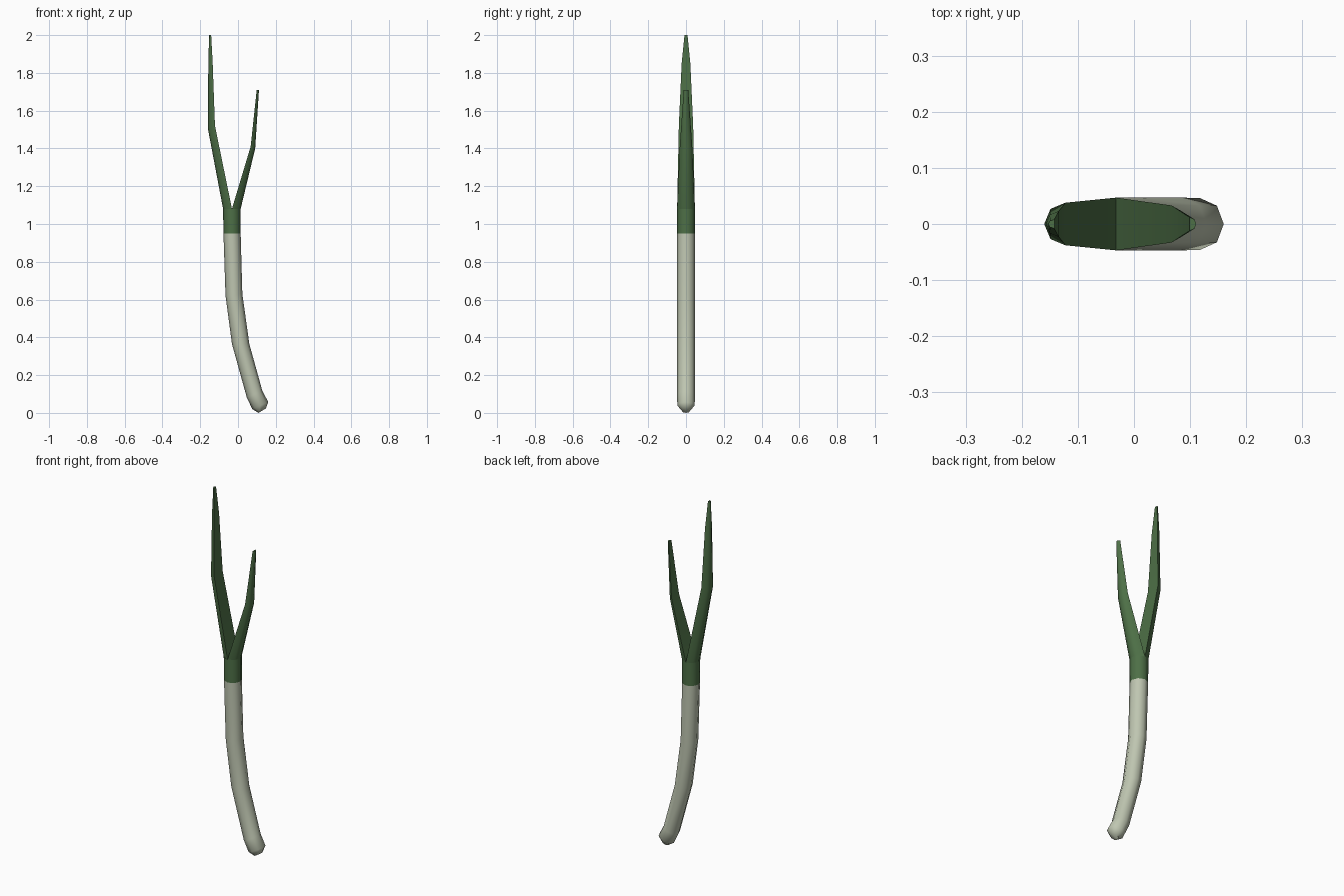
import bpy, bmesh, math

if "Cube" in bpy.data.objects:
    bpy.data.objects.remove(bpy.data.objects["Cube"])


def material(name, rgb):
    m = bpy.data.materials.new(name)
    m.diffuse_color = (*rgb, 1)
    m.use_nodes = True
    m.node_tree.nodes["Principled BSDF"].inputs["Base Color"].default_value = m.diffuse_color
    return m


WHITE = material("pale stalk", (0.52, 0.565, 0.44))
GREEN = material("leaf green", (0.075, 0.16, 0.062))


def loft(name, rings, angles, mat, cap_start, cap_end):
    """Skin rings given as (x0, z0, x1, z1, y radius): centre point and rim point."""
    bm = bmesh.new()
    loops = []
    for x0, z0, x1, z1, r in rings:
        loops.append([bm.verts.new((x0 + (x1 - x0) * math.cos(a),
                                    r * math.sin(a),
                                    z0 + (z1 - z0) * math.cos(a))) for a in angles])
    n = len(angles)
    for a, b in zip(loops, loops[1:]):
        for i in range(n):
            j = (i + 1) % n
            bm.faces.new((a[i], a[j], b[j], b[i]))
    if cap_start:
        bm.faces.new(loops[0][::-1])
    if cap_end:
        bm.faces.new(loops[-1])
    bmesh.ops.recalc_face_normals(bm, faces=bm.faces)
    # an open tube has to be checked for pointing outward
    f = bm.faces[0] if not cap_start else bm.faces[n * (len(rings) - 1)]
    f.normal_update()
    if cap_start and f.normal.z > 0:
        bmesh.ops.reverse_faces(bm, faces=bm.faces)
    elif not cap_start:
        c = f.calc_center_median()
        x0, z0, x1, z1, r = rings[0]
        if f.normal.x * (c.x - x0) + f.normal.y * c.y < 0:
            bmesh.ops.reverse_faces(bm, faces=bm.faces)
    me = bpy.data.meshes.new(name)
    bm.to_mesh(me)
    bm.free()
    me.materials.append(mat)
    ob = bpy.data.objects.new(name, me)
    bpy.context.collection.objects.link(ob)
    bpy.ops.object.select_all(action='DESELECT')
    ob.select_set(True)
    bpy.context.view_layer.objects.active = ob
    bpy.ops.object.shade_smooth_by_angle(angle=math.radians(50))
    return ob


def span(xl, zl, xr, zr, r):
    """Full ring from its left and right silhouette points."""
    return ((xl + xr) / 2, (zl + zr) / 2, xr, zr, r)


OCT = [i * math.pi / 4 for i in range(8)]
HALF = [(i - 2) * math.pi / 4 for i in range(5)]

# curved pale stalk with rounded root end
loft("white_stalk", [
    span(0.108, 0.0, 0.148, 0.024, 0.022),
    span(0.076, 0.02, 0.16, 0.058, 0.046),
    span(0.047, 0.08, 0.129, 0.116, 0.047),
    span(-0.032, 0.365, 0.06, 0.365, 0.047),
    span(-0.066, 0.62, 0.023, 0.63, 0.047),
    span(-0.077, 0.95, 0.014, 0.95, 0.047)], OCT, WHITE, True, False)

# green upper stalk below the fork
loft("green_stalk", [
    span(-0.077, 0.95, 0.014, 0.95, 0.047),
    span(-0.079, 1.08, 0.014, 1.08, 0.047)], OCT, GREEN, False, False)

# two leaves, each growing from half of the stalk: inner edge, outer edge, half width
loft("left_leaf", [
    (-0.032, 1.08, -0.079, 1.08, 0.047),
    (-0.122, 1.52, -0.16, 1.508, 0.038),
    (-0.134, 1.85, -0.157, 1.85, 0.023),
    (-0.142, 2.0, -0.153, 2.0, 0.008)], HALF, GREEN, False, True)
loft("right_leaf", [
    (-0.032, 1.08, 0.014, 1.08, 0.047),
    (0.067, 1.41, 0.091, 1.40, 0.033),
    (0.099, 1.71, 0.111, 1.71, 0.012)], HALF, GREEN, False, True)
